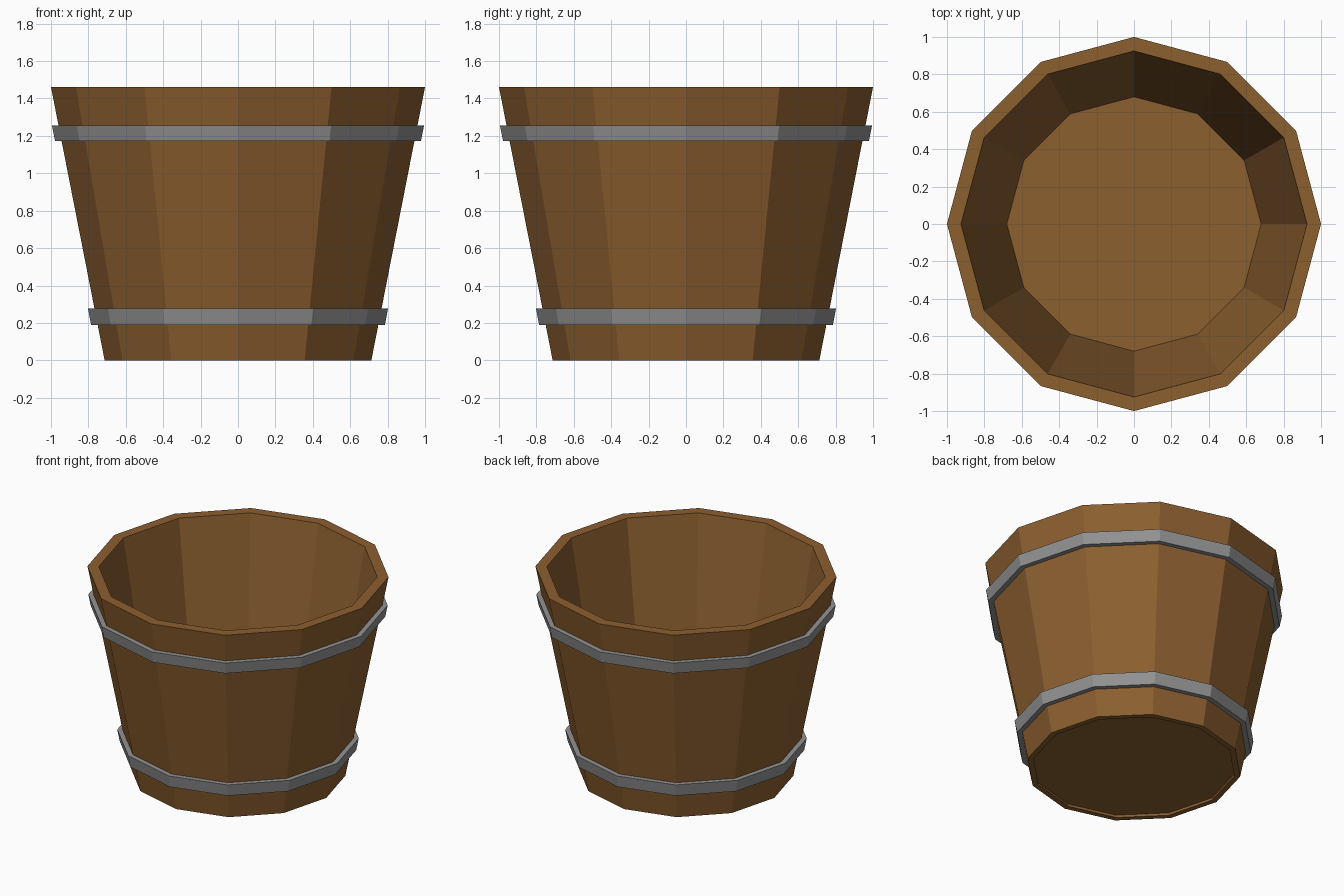
import bpy, bmesh, math

if "Cube" in bpy.data.objects:
    bpy.data.objects.remove(bpy.data.objects["Cube"])

SIDES = 12
HEIGHT = 1.462
R_BOTTOM, R_TOP = 0.713, 1.0


def material(name, color):
    m = bpy.data.materials.new(name)
    m.diffuse_color = (*color, 1)
    m.use_nodes = True
    m.node_tree.nodes["Principled BSDF"].inputs["Base Color"].default_value = m.diffuse_color
    return m


wood = material("brown_wood", (0.262, 0.115, 0.029))
iron = material("grey_iron", (0.29, 0.29, 0.29))


def outer_radius(z):
    return R_BOTTOM + (R_TOP - R_BOTTOM) * z / HEIGHT


def lathe(name, profile, mat):
    """Sweep a closed (radius, z) profile around z as a flat-sided ring."""
    bm = bmesh.new()
    rings = []
    for r, z in profile:
        rings.append([bm.verts.new((r * math.cos(2 * math.pi * i / SIDES),
                                    r * math.sin(2 * math.pi * i / SIDES), z))
                      for i in range(SIDES)])
    for k, a in enumerate(rings):
        b = rings[(k + 1) % len(rings)]
        for i in range(SIDES):
            j = (i + 1) % SIDES
            bm.faces.new((a[i], a[j], b[j], b[i]))
    bmesh.ops.recalc_face_normals(bm, faces=bm.faces)
    finish(name, bm, mat)


def finish(name, bm, mat):
    me = bpy.data.meshes.new(name)
    bm.to_mesh(me)
    bm.free()
    me.materials.append(mat)
    bpy.context.collection.objects.link(bpy.data.objects.new(name, me))


# Tapered wooden wall, thinner towards the bottom
lathe("bucket_wall", [(R_BOTTOM, 0), (R_TOP, HEIGHT), (0.925, HEIGHT), (0.674, 0)], wood)

# Floor disc, slightly recessed from below
bm = bmesh.new()
bmesh.ops.create_cone(bm, cap_ends=True, segments=SIDES, radius1=0.679, radius2=0.681, depth=0.015)
turn = math.atan2(bm.verts[:][0].co.y, bm.verts[:][0].co.x)
for v in bm.verts:
    x, y = v.co.x, v.co.y
    v.co.x = x * math.cos(turn) + y * math.sin(turn)
    v.co.y = y * math.cos(turn) - x * math.sin(turn)
    v.co.z += 0.0275
finish("bucket_floor", bm, wood)

# Iron hoops following the taper of the wall
for name, z0, z1 in (("lower_hoop", 0.19, 0.277), ("upper_hoop", 1.173, 1.256)):
    lathe(name, [(outer_radius(z0) + 0.035, z0), (outer_radius(z1) + 0.035, z1),
                 (outer_radius(z1) - 0.01, z1), (outer_radius(z0) - 0.01, z0)], iron)
